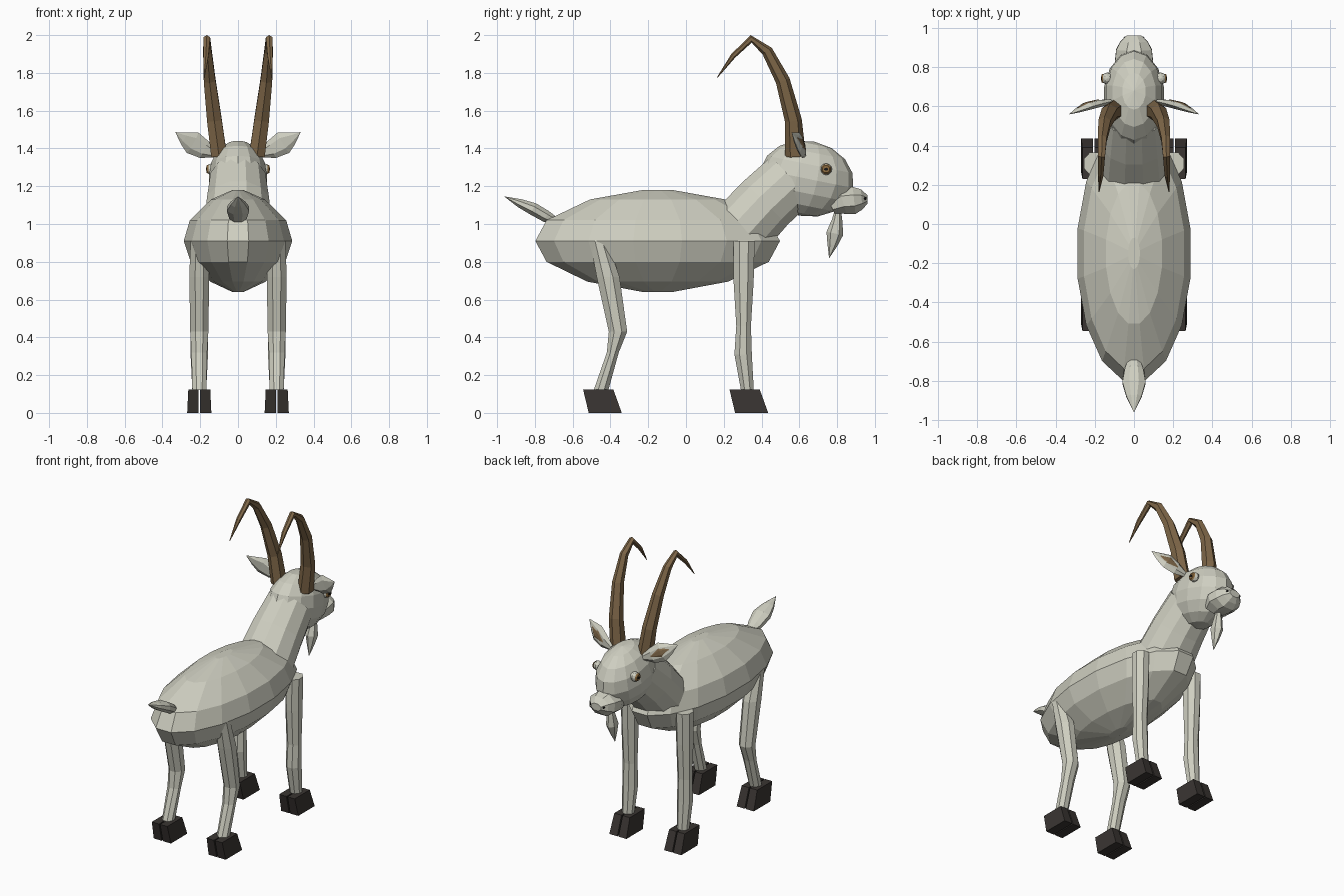
import bpy, bmesh, math
from mathutils import Vector


def material(name, rgb):
    m = bpy.data.materials.new(name)
    m.diffuse_color = (*rgb, 1)
    return m


COAT = material("pale_coat", (0.62, 0.62, 0.53))
HORN = material("horn_brown", (0.21, 0.135, 0.065))
HOOF = material("dark_hoof", (0.042, 0.036, 0.032))
IRIS = material("amber_iris", (0.27, 0.15, 0.05))
BLACK = material("black", (0.008, 0.008, 0.008))


def finish(bm, name, mat):
    bmesh.ops.remove_doubles(bm, verts=bm.verts, dist=0.0005)
    bmesh.ops.recalc_face_normals(bm, faces=bm.faces)
    me = bpy.data.meshes.new(name)
    bm.to_mesh(me)
    bm.free()
    me.materials.append(mat)
    ob = bpy.data.objects.new(name, me)
    bpy.context.collection.objects.link(ob)
    return ob


def loft(name, stations, sides, mat, hint=(1, 0, 0), flat=False):
    """Skin elliptical rings along a path of (centre, half width along hint, other half width)."""
    bm = bmesh.new()
    rings = []
    pts = [Vector(s[0]) for s in stations]
    for i, (c, a, b) in enumerate(stations):
        t = (pts[min(i + 1, len(pts) - 1)] - pts[max(i - 1, 0)]).normalized()
        if flat:
            t = Vector((0, 0, 1))
        h = Vector(hint)
        u = (h - t * h.dot(t)).normalized()
        v = t.cross(u)
        rings.append([bm.verts.new(pts[i] + u * a * math.cos(k) + v * b * math.sin(k))
                      for k in (2 * math.pi * (j + 0.5) / sides for j in range(sides))])
    for r, s in zip(rings, rings[1:]):
        for j in range(sides):
            k = (j + 1) % sides
            bm.faces.new((r[j], r[k], s[k], s[j]))
    bm.faces.new(rings[0])
    bm.faces.new(rings[-1])
    return finish(bm, name, mat)


def ball(name, centre, radii, mat, seg=12, rings=8, tilt=0.0):
    bm = bmesh.new()
    bmesh.ops.create_uvsphere(bm, u_segments=seg, v_segments=rings, radius=1)
    bmesh.ops.scale(bm, vec=radii, verts=bm.verts)
    ob = finish(bm, name, mat)
    ob.location = centre
    ob.rotation_euler.x = tilt
    return ob


# Barrel body, neck and head
loft("body", [((0, -0.15, z), hx, hy) for z, hx, hy in
              ((0.64, 0.03, 0.08), (0.695, 0.15, 0.38), (0.80, 0.255, 0.60), (0.91, 0.293, 0.66),
               (1.02, 0.26, 0.60), (1.13, 0.145, 0.365), (1.18, 0.03, 0.08))], 16, COAT, flat=True)
loft("neck", [((0, 0.30, 0.98), 0.185, 0.175), ((0, 0.42, 1.11), 0.17, 0.17),
              ((0, 0.56, 1.24), 0.15, 0.165)], 12, COAT)
ball("head", (0, 0.64, 1.24), (0.158, 0.25, 0.20), COAT, 14, 8, -0.2)

# Muzzle, beard and tail
loft("muzzle", [((0, 0.77, 1.09), 0.08, 0.04), ((0, 0.83, 1.12), 0.105, 0.075),
                ((0, 0.89, 1.125), 0.098, 0.078), ((0, 0.93, 1.13), 0.075, 0.058),
                ((0, 0.96, 1.13), 0.04, 0.025)], 8, COAT)
loft("beard", [((0, 0.805, 1.08), 0.015, 0.015), ((0, 0.80, 1.02), 0.026, 0.028),
               ((0, 0.788, 0.95), 0.036, 0.045), ((0, 0.775, 0.89), 0.022, 0.027),
               ((0, 0.758, 0.82), 0.001, 0.001)], 6, COAT)
loft("tail", [((0, -0.66, 1.00), 0.02, 0.015), ((0, -0.74, 1.04), 0.05, 0.034),
              ((0, -0.81, 1.08), 0.064, 0.036), ((0, -0.88, 1.11), 0.042, 0.025),
              ((0, -0.96, 1.145), 0.001, 0.001)], 8, COAT)


def hoof(name, x, y):
    """Two slanted toes with a narrow cleft."""
    bm = bmesh.new()
    for side in (-1, 1):
        quads = []
        for inner, outer in ((0.004, 0.064),):
            for xi, top_in in ((inner, 0.0), (outer, 0.006)):
                quads.append([bm.verts.new((x + side * (xi - (top_in if z else 0)), y + dy, z))
                              for dy, z in ((-0.08, 0), (0.095, 0), (0.05, 0.125), (-0.11, 0.125))])
        a, b = quads
        bm.faces.new(a)
        bm.faces.new(b)
        for j in range(4):
            k = (j + 1) % 4
            bm.faces.new((a[j], a[k], b[k], b[j]))
    finish(bm, name, HOOF)


# Leg profiles: (height, back y, front y, half width)
FRONT = ((0.91, 0.25, 0.365, 0.055), (0.70, 0.25, 0.36, 0.053), (0.46, 0.265, 0.345, 0.048),
         (0.31, 0.255, 0.35, 0.05), (0.12, 0.29, 0.36, 0.04))
HIND = ((0.91, -0.51, -0.415, 0.05), (0.72, -0.475, -0.35, 0.057), (0.43, -0.41, -0.31, 0.052),
        (0.32, -0.42, -0.355, 0.045), (0.12, -0.49, -0.41, 0.04))

for sx, tag in ((-1, "left"), (1, "right")):
    for kind, prof, hy in (("front", FRONT, 0.34), ("hind", HIND, -0.435)):
        loft(f"{kind}_leg_{tag}", [((sx * 0.205, (b + f) / 2, z), w, (f - b) / 2 * 1.05)
                                   for z, b, f, w in prof], 8, COAT, flat=True)
        hoof(f"{kind}_hoof_{tag}", sx * 0.205, hy)

    # Swept-back horn
    loft(f"horn_{tag}", [((sx * x, y, z), a, b) for x, y, z, a, b in
                         ((0.10, 0.58, 1.36, 0.048, 0.055), (0.125, 0.568, 1.55, 0.045, 0.045),
                          (0.150, 0.512, 1.76, 0.036, 0.038), (0.162, 0.43, 1.915, 0.026, 0.03),
                          (0.165, 0.345, 1.98, 0.02, 0.02), (0.170, 0.25, 1.89, 0.016, 0.014),
                          (0.178, 0.165, 1.775, 0.002, 0.002))], 6, HORN)

    # Ear, with a brown inner plate on the forward face
    ear = [((sx * x, y, z), a, b) for x, y, z, a, b in
           ((0.12, 0.625, 1.37, 0.012, 0.02), (0.18, 0.615, 1.395, 0.02, 0.05),
            (0.24, 0.60, 1.43, 0.02, 0.062), (0.285, 0.58, 1.455, 0.012, 0.035),
            (0.33, 0.56, 1.485, 0.001, 0.001))]
    loft(f"ear_{tag}", ear, 6, COAT, hint=(0, 1, 0))
    inner = [((c[0], c[1] + a * 0.87, c[2]), 0.004, b * 0.48) for c, a, b in ear[1:4]]
    inner[0] = (inner[0][0], 0.004, 0.004)
    inner[2] = (inner[2][0], 0.004, 0.004)
    loft(f"inner_ear_{tag}", inner, 6, HORN, hint=(0, 1, 0))

    # Eye ball, iris and pupil
    ball(f"eye_{tag}", (sx * 0.137, 0.742, 1.29), (0.03, 0.031, 0.031), COAT, 8, 6)
    loft(f"iris_{tag}", [((sx * 0.157, 0.742, 1.29), 0.028, 0.028),
                         ((sx * 0.166, 0.742, 1.29), 0.020, 0.020)], 8, IRIS, hint=(0, 1, 0))
    loft(f"pupil_{tag}", [((sx * 0.163, 0.742, 1.29), 0.012, 0.008),
                          ((sx * 0.169, 0.742, 1.29), 0.012, 0.008)], 6, BLACK, hint=(0, 1, 0))

    # Nostril
    ball(f"nostril_{tag}", (sx * 0.045, 0.945, 1.135), (0.011, 0.011, 0.011), BLACK, 6, 4)
